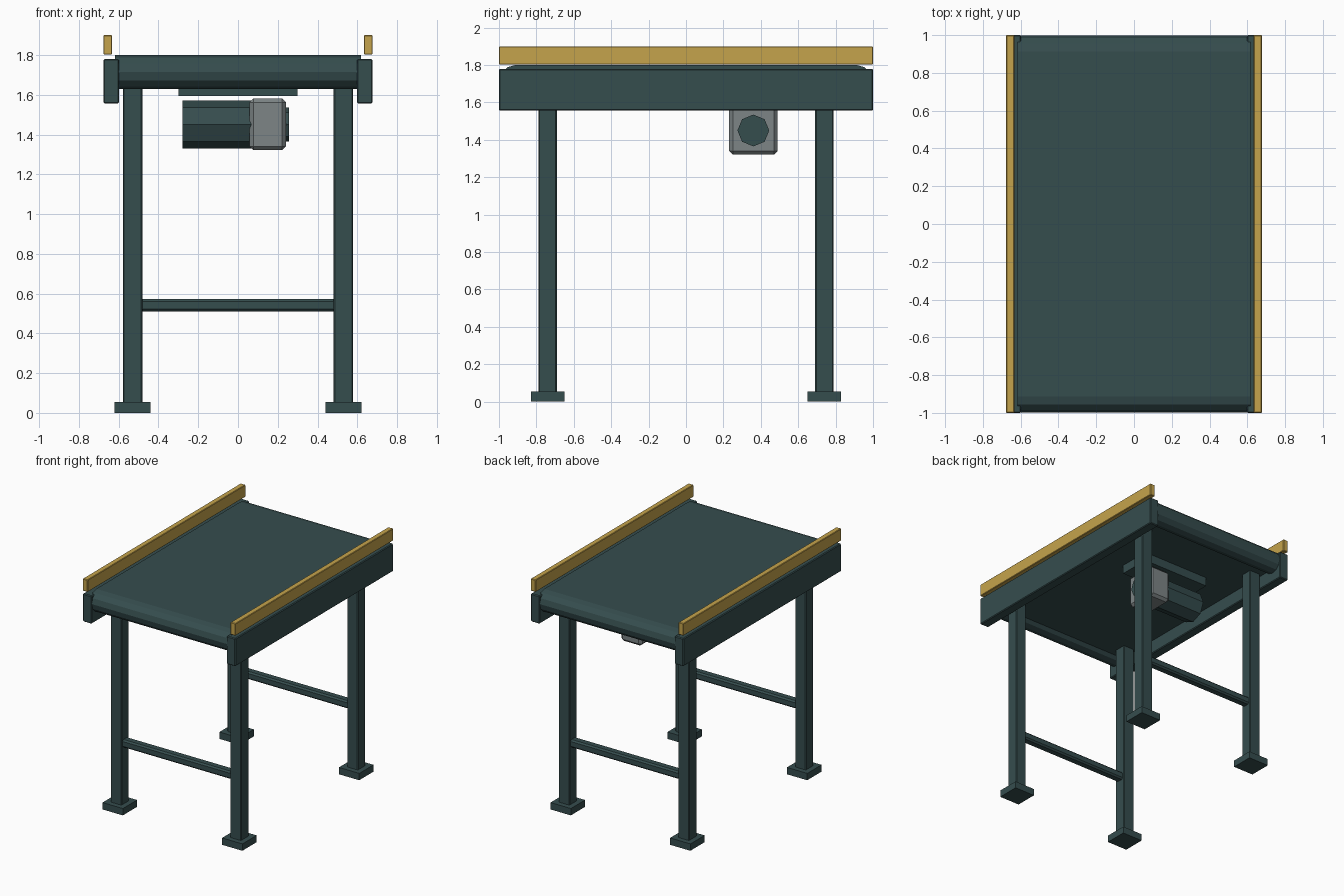
import bpy, bmesh, math

if "Cube" in bpy.data.objects:
    bpy.data.objects.remove(bpy.data.objects["Cube"])


def material(name, rgb):
    m = bpy.data.materials.new(name)
    m.diffuse_color = (*rgb, 1)
    m.use_nodes = True
    m.node_tree.nodes["Principled BSDF"].inputs["Base Color"].default_value = m.diffuse_color
    return m


TEAL = material("dark teal", (0.036, 0.074, 0.076))
GOLD = material("ochre yellow", (0.56, 0.37, 0.072))
GREY = material("machine grey", (0.205, 0.232, 0.238))


def finish(name, bm, mat, bevel=0):
    bmesh.ops.recalc_face_normals(bm, faces=bm.faces)
    me = bpy.data.meshes.new(name)
    bm.to_mesh(me)
    bm.free()
    me.materials.append(mat)
    ob = bpy.data.objects.new(name, me)
    bpy.context.collection.objects.link(ob)
    if bevel:
        mod = ob.modifiers.new("bevel", 'BEVEL')
        mod.width = bevel
        mod.segments = 1
    return ob


def box(name, x, y, z, mat, bevel=0):
    """Box from (min, max) ranges."""
    bm = bmesh.new()
    bmesh.ops.create_cube(bm, size=1)
    for v in bm.verts:
        for i, (a, b) in enumerate((x, y, z)):
            v.co[i] = (a + b) / 2 + v.co[i] * (b - a)
    return finish(name, bm, mat, bevel)


def cylinder_x(name, x0, x1, y, z, r, sides, mat):
    """Flat-sided cylinder along x, one corner pointing up."""
    bm = bmesh.new()
    angles = [2 * math.pi * i / sides for i in range(sides)]
    face = bm.faces.new([bm.verts.new((x0, y + r * math.sin(a), z + r * math.cos(a)))
                         for a in angles])
    ext = bmesh.ops.extrude_face_region(bm, geom=[face])
    for g in ext["geom"]:
        if isinstance(g, bmesh.types.BMVert):
            g.co.x = x1
    # keep the start cap so the cylinder is closed
    bm.verts.ensure_lookup_table()
    if not any(all(abs(v.co.x - x0) < 1e-6 for v in f.verts) for f in bm.faces):
        bm.faces.new([v for v in bm.verts if abs(v.co.x - x0) < 1e-6])
    return finish(name, bm, mat)


def span(c, half):
    return (c - half, c + half)


# Belt bed, with a drum at each end
box("belt_bed", (-0.618, 0.618), (-0.912, 0.912), (1.665, 1.8), TEAL)
for sy, end in ((-1, "front"), (1, "back")):
    cylinder_x(end + "_drum", -0.618, 0.618, sy * 0.912, 1.715, 0.085, 12, TEAL)

# Side frames and guide rails
for s, side in ((-1, "left"), (1, "right")):
    box(side + "_frame", span(s * 0.6375, 0.039), (-1, 1), (1.556, 1.78), TEAL, 0.006)
    box(side + "_guide_rail", span(s * 0.655, 0.022), (-1, 1), (1.802, 1.9), GOLD, 0.004)

# Legs, feet and cross bars
for sy, end in ((-1, "front"), (1, "back")):
    y = sy * 0.74
    for sx, side in ((-1, "left"), (1, "right")):
        x = sx * 0.53
        box(f"{end}_{side}_leg", span(x, 0.049), span(y, 0.049), (0.03, 1.67), TEAL, 0.006)
        box(f"{end}_{side}_foot", span(x, 0.09), span(y, 0.09), (0, 0.055), TEAL)
    box(end + "_cross_bar", (-0.5, 0.5), span(y, 0.034), (0.51, 0.572), TEAL, 0.012)

# Drive unit hung under the belt
box("motor_plate", (-0.3, 0.3), span(0.36, 0.13), (1.594, 1.665), TEAL)
cylinder_x("motor", -0.28, 0.07, 0.36, 1.45, 0.12, 8, TEAL)
box("gearbox", (0.057, 0.242), span(0.36, 0.13), (1.321, 1.581), GREY, 0.02)
cylinder_x("gearbox_cap", 0.23, 0.257, 0.36, 1.45, 0.085, 8, TEAL)
